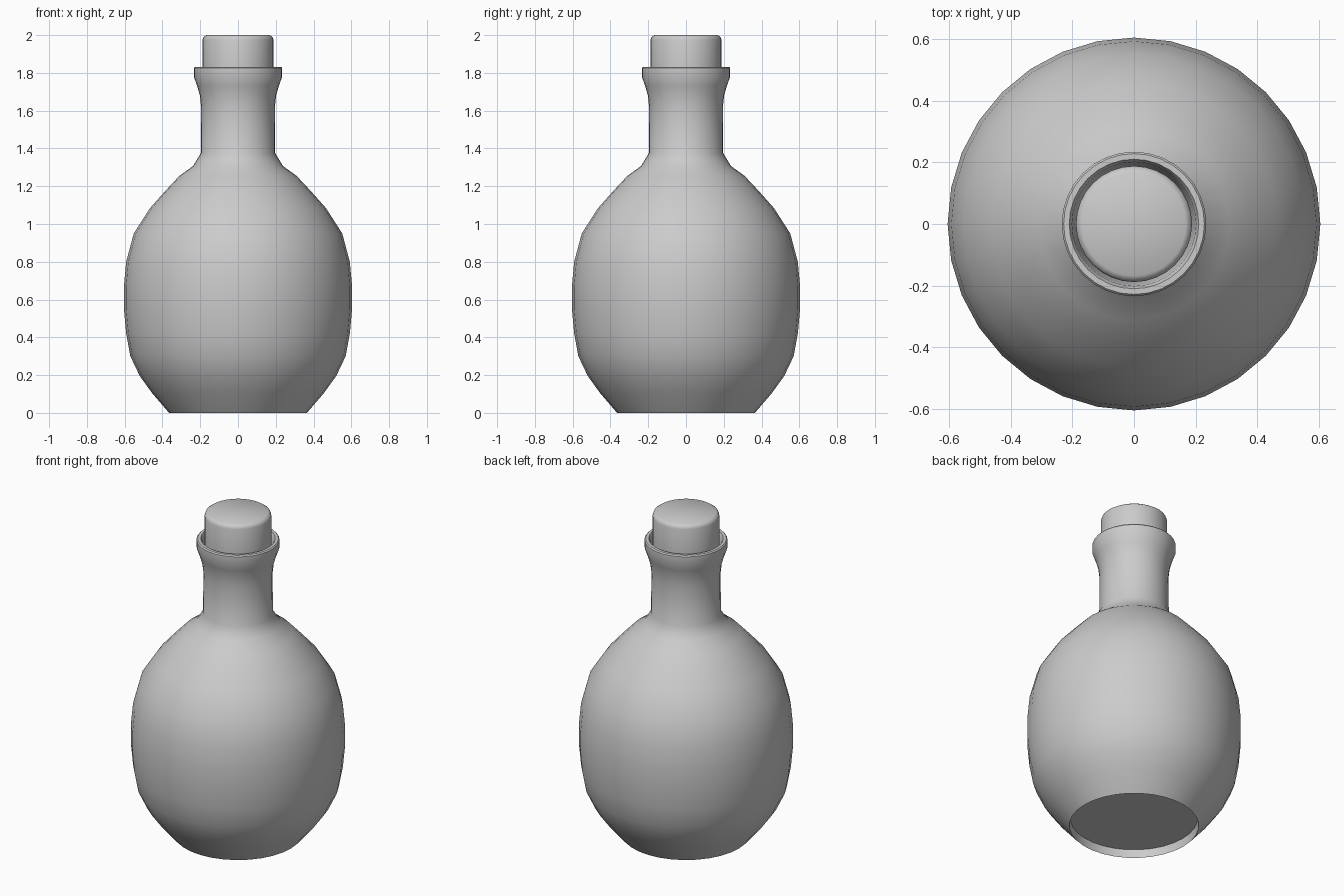
import bpy, bmesh, math

if "Cube" in bpy.data.objects:
    bpy.data.objects.remove(bpy.data.objects["Cube"])

SIDES = 32


def lathe(name, profile):
    """Spin an (r, z) profile around z; r = 0 ends become a pole."""
    bm = bmesh.new()
    rings = []
    for r, z in profile:
        if r == 0:
            rings.append([bm.verts.new((0, 0, z))] * SIDES)
        else:
            rings.append([bm.verts.new((r * math.cos(2 * math.pi * i / SIDES),
                                        r * math.sin(2 * math.pi * i / SIDES), z))
                          for i in range(SIDES)])
    for a, b in zip(rings, rings[1:]):
        for i in range(SIDES):
            j = (i + 1) % SIDES
            quad = [a[i], a[j], b[j], b[i]]
            bm.faces.new(list(dict.fromkeys(quad)))
    bmesh.ops.recalc_face_normals(bm, faces=bm.faces)
    mesh = bpy.data.meshes.new(name)
    bm.to_mesh(mesh)
    bm.free()
    obj = bpy.data.objects.new(name, mesh)
    bpy.context.collection.objects.link(obj)
    bpy.ops.object.select_all(action='DESELECT')
    obj.select_set(True)
    bpy.context.view_layer.objects.active = obj
    bpy.ops.object.shade_smooth_by_angle(angle=math.radians(40))
    return obj


# Bottle: recessed base, round body, neck, flared lip, then down inside the neck
lathe("bottle", [
    (0, 0.05), (0.36, 0.05), (0.365, 0.0),
    (0.455, 0.105), (0.52, 0.195), (0.57, 0.3), (0.592, 0.42), (0.604, 0.55),
    (0.604, 0.67), (0.592, 0.80), (0.552, 0.95), (0.465, 1.085), (0.385, 1.175),
    (0.31, 1.255), (0.238, 1.307), (0.197, 1.375),
    (0.195, 1.62), (0.202, 1.68), (0.216, 1.73), (0.234, 1.78),
    (0.234, 1.825), (0.228, 1.832), (0.21, 1.832), (0.201, 1.815),
    (0.196, 1.77), (0.18, 1.70), (0.17, 1.62), (0.17, 1.5), (0, 1.5)])

# Stopper: plug with a softened top edge
lathe("stopper", [
    (0, 1.55), (0.165, 1.55), (0.188, 1.75), (0.188, 1.975),
    (0.183, 1.99), (0.168, 2.0), (0, 2.0)])
